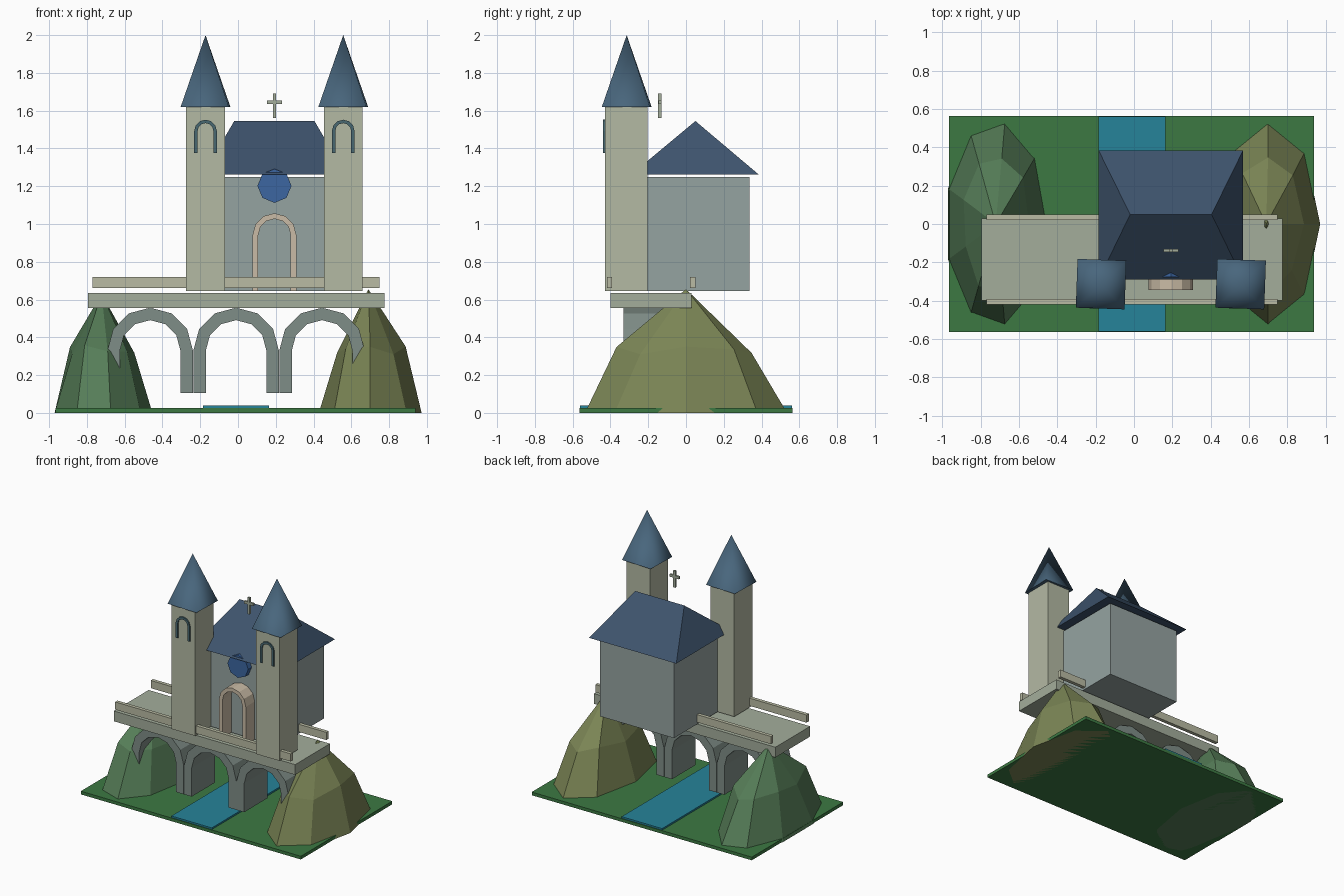
import bpy, bmesh, math

if "Cube" in bpy.data.objects:
    bpy.data.objects.remove(bpy.data.objects["Cube"])


def material(name, r, g, b):
    m = bpy.data.materials.new(name)
    lin = [(c / 255) ** 2.2 for c in (r, g, b)]
    m.diffuse_color = (*lin, 1)
    m.use_nodes = True
    m.node_tree.nodes["Principled BSDF"].inputs["Base Color"].default_value = m.diffuse_color
    return m


GRASS = material("grass", 62, 120, 68)
WATER = material("water", 42, 130, 152)
HILL_L = material("green_hill", 86, 124, 88)
HILL_R = material("olive_hill", 122, 132, 86)
DECK = material("deck_stone", 162, 172, 154)
RAIL = material("rail_stone", 184, 186, 162)
ARCH = material("arch_stone", 126, 140, 134)
WALL = material("wall", 148, 162, 160)
TOWER = material("tower_stone", 178, 184, 162)
ROOF = material("roof", 64, 84, 108)
SPIRE = material("spire", 74, 102, 124)
TRIM = material("door_trim", 200, 186, 164)
GLASS = material("blue_glass", 62, 102, 160)
FRAME = material("window_frame", 74, 104, 112)


def finish(name, bm, mat):
    bmesh.ops.recalc_face_normals(bm, faces=bm.faces)
    me = bpy.data.meshes.new(name)
    bm.to_mesh(me)
    bm.free()
    me.materials.append(mat)
    ob = bpy.data.objects.new(name, me)
    bpy.context.collection.objects.link(ob)
    return ob


def box(name, x, y, z, mat):
    bm = bmesh.new()
    bmesh.ops.create_cube(bm, size=1)
    for v in bm.verts:
        v.co = [(a + b) / 2 + c * (b - a) for (a, b), c in zip((x, y, z), v.co)]
    return finish(name, bm, mat)


def arch(name, cx, r_out, r_in, z0, z_top, y0, y1, mat, seg=6):
    """Round arch on two legs, extruded along y."""
    spring = z_top - r_out
    bm = bmesh.new()
    rows = []

    def pair(po, pi):
        rows.append([bm.verts.new((cx + p[0], y0, p[1])) for p in (po, pi)])

    pair((-r_out, z0), (-r_in, z0))
    for i in range(seg + 1):
        a = math.pi * (1 - i / seg)
        c, s = math.cos(a), math.sin(a)
        pair((r_out * c, spring + r_out * s), (r_in * c, spring + r_in * s))
    pair((r_out, z0), (r_in, z0))
    faces = [bm.faces.new((a[0], b[0], b[1], a[1])) for a, b in zip(rows, rows[1:])]
    ext = bmesh.ops.extrude_face_region(bm, geom=faces, use_keep_orig=True)
    for v in ext["geom"]:
        if isinstance(v, bmesh.types.BMVert):
            v.co.y = y1
    return finish(name, bm, mat)


def hill(name, cx, rx, ry, peak, sides, mid, mat):
    """Faceted mound: base ring, uneven shoulder ring, single peak."""
    bm = bmesh.new()
    rings = []
    for lvl in (0, 1):
        ring = []
        for i in range(sides):
            a = math.tau * i / sides
            wob = math.sin(i * 2.4 + cx)
            k, z = (mid + 0.03 * wob, 0.335 + 0.025 * wob) if lvl else (1, 0)
            ring.append(bm.verts.new((cx + rx * k * math.cos(a), ry * k * math.sin(a), z)))
        rings.append(ring)
    top = bm.verts.new(peak)
    bm.faces.new(rings[0])
    for i in range(sides):
        j = (i + 1) % sides
        bm.faces.new((rings[0][i], rings[0][j], rings[1][j], rings[1][i]))
        bm.faces.new((rings[1][i], rings[1][j], top))
    return finish(name, bm, mat)


# Landscape
box("ground", (-0.965, 0.94), (-0.565, 0.565), (0, 0.025), GRASS)
box("river", (-0.185, 0.165), (-0.56, 0.56), (0.005, 0.038), WATER)
hill("left_hill", -0.72, 0.267, 0.545, (-0.722, 0, 0.63), 9, 0.66, HILL_L)
hill("right_hill", 0.70, 0.272, 0.535, (0.69, 0, 0.655), 8, 0.67, HILL_R)

# Bridge
box("bridge_deck", (-0.795, 0.775), (-0.40, 0.03), (0.555, 0.635), DECK)
for side, y in (("front", -0.405), ("back", 0.035)):
    box(side + "_rail", (-0.77, 0.75), (y - 0.014, y + 0.014), (0.66, 0.72), RAIL)
for i in range(3):
    arch("bridge_arch_%d" % (i + 1), -0.465 + 0.455 * i, 0.226, 0.16,
         0.105, 0.557, -0.33, -0.04, ARCH)

# Church body and hipped roof
box("church_body", (-0.13, 0.51), (-0.235, 0.335), (0.645, 1.25), WALL)
bm = bmesh.new()
eave = [bm.verts.new((x, y, 1.262)) for x, y in
        ((-0.185, -0.29), (0.57, -0.29), (0.57, 0.385), (-0.185, 0.385))]
r0, r1 = (bm.verts.new((x, 0.05, 1.545)) for x in (-0.02, 0.405))
a, b, c, d = eave
for f in ((d, c, b, a), (a, b, r1, r0), (b, c, r1), (c, d, r0, r1), (d, a, r0)):
    bm.faces.new(f)
finish("church_roof", bm, ROOF)

# Door surround, round window and cross
CX = 0.193
arch("door_surround", CX, 0.116, 0.086, 0.645, 1.057, -0.345, -0.225, TRIM)
bm = bmesh.new()
bmesh.ops.create_cone(bm, cap_ends=True, segments=8, radius1=0.09, radius2=0.09, depth=0.045)
for v in bm.verts:
    v.co = (CX + v.co.x, -0.255 + v.co.z, 1.202 + v.co.y)
finish("round_window", bm, GLASS)
box("cross_post", (CX - 0.009, CX + 0.009), (-0.147, -0.13), (1.56, 1.69), DECK)
box("cross_arm", (CX - 0.04, CX + 0.04), (-0.146, -0.131), (1.634, 1.654), DECK)

# Twin towers with spires and arched windows
for side, x in (("left", -0.172), ("right", 0.557)):
    box(side + "_tower", (x - 0.102, x + 0.102), (-0.43, -0.205), (0.645, 1.62), TOWER)
    arch(side + "_tower_window", x, 0.06, 0.042, 1.375, 1.552, -0.44, -0.425, FRAME)
    bm = bmesh.new()
    bmesh.ops.create_cone(bm, cap_ends=True, segments=4, radius1=0.18, radius2=0, depth=0.38)
    bmesh.ops.remove_doubles(bm, verts=bm.verts, dist=1e-4)
    for f in bm.faces:
        f.smooth = len(f.verts) == 3
    spire = finish(side + "_spire", bm, SPIRE)
    spire.location = (x, -0.314, 1.81)
    spire.rotation_euler.z = math.radians(43)
